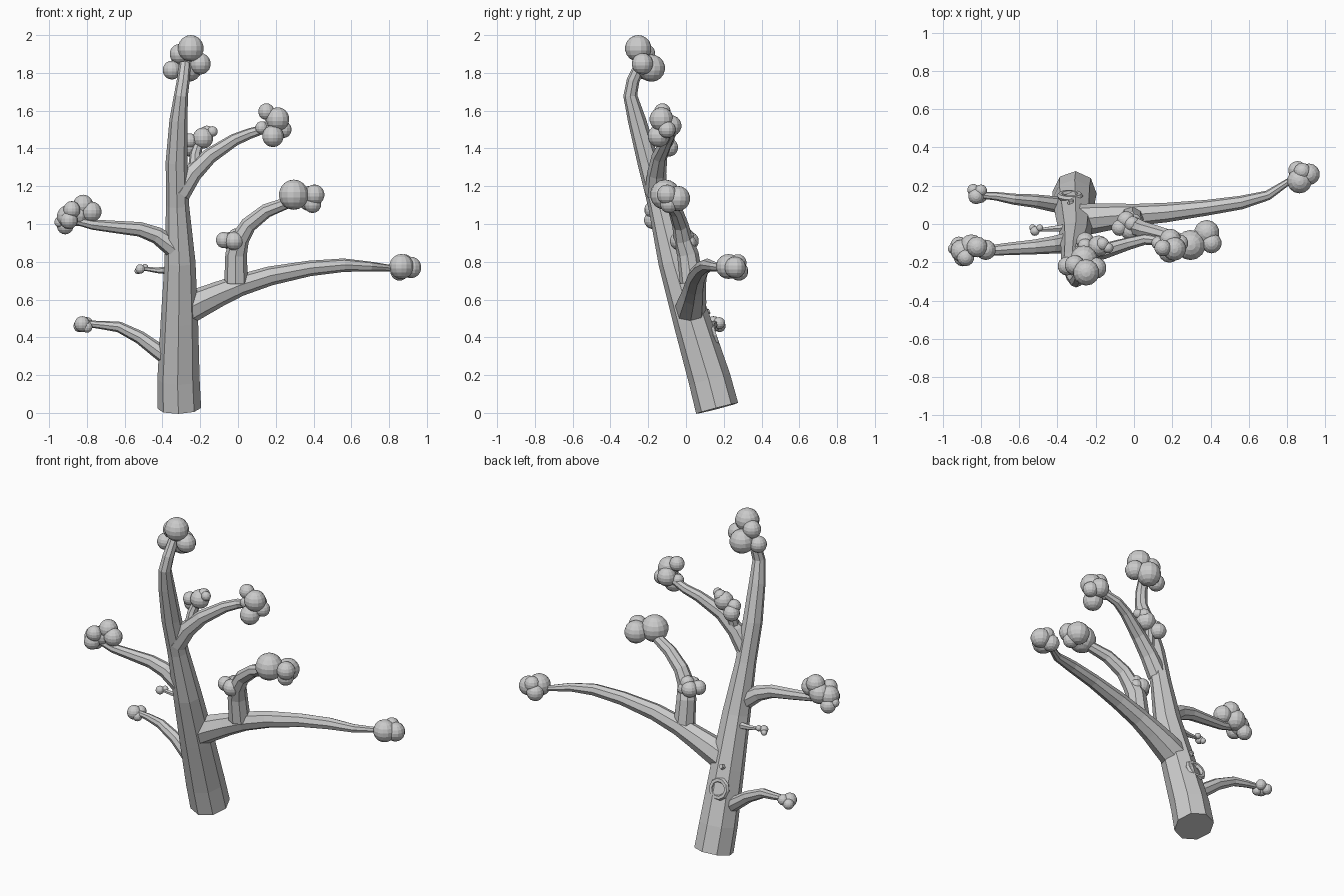
import bpy, bmesh
from mathutils import Vector


def make_object(name, bm):
    bmesh.ops.recalc_face_normals(bm, faces=bm.faces[:])
    mesh = bpy.data.meshes.new(name)
    bm.to_mesh(mesh)
    bm.free()
    ob = bpy.data.objects.new(name, mesh)
    bpy.context.collection.objects.link(ob)
    return ob


def limb(name, pts, sides=8, scale=1.0):
    """Tapered faceted tube through (x, y, z, radius) points."""
    bm = bmesh.new()
    cs = [Vector(p[:3]) for p in pts]
    up, rings = Vector((0.05, 1, 0.02)), []
    for i, c in enumerate(cs):
        t = (cs[min(i + 1, len(cs) - 1)] - cs[max(i - 1, 0)]).normalized()
        u = (up - t * up.dot(t)).normalized()
        v = t.cross(u)
        up = u
        ring = bmesh.ops.create_circle(bm, segments=sides, radius=pts[i][3] * scale)["verts"]
        for w in ring:
            w.co = c + u * w.co.x + v * w.co.y
        rings.append(ring)
    for a, b in zip(rings, rings[1:]):
        for k in range(sides):
            n = (k + 1) % sides
            bm.faces.new((a[k], a[n], b[n], b[k]))
    bm.faces.new(rings[0])
    bm.faces.new(rings[-1])
    return make_object(name, bm)


def leaf_cluster(name, balls):
    """Group of overlapping foliage balls (x, y, z, radius)."""
    bm = bmesh.new()
    for x, y, z, r in balls:
        vs = bmesh.ops.create_uvsphere(bm, u_segments=14, v_segments=9, radius=r)["verts"]
        bmesh.ops.translate(bm, verts=vs, vec=(x, y, z))
    return make_object(name, bm)


# Leaning trunk
limb("trunk", [(-.31, .165, .024, .115), (-.315, .125, .178, .112), (-.31, .03, .49, .099),
               (-.307, -.065, .8, .082), (-.32, -.14, 1.1, .061), (-.325, -.2, 1.33, .058),
               (-.315, -.26, 1.55, .048), (-.302, -.295, 1.68, .037), (-.29, -.28, 1.76, .034),
               (-.28, -.24, 1.85, .03)])
leaf_cluster("top_leaves", [(-.25, -.253, 1.93, .07), (-.35, -.22, 1.815, .05), (-.31, -.215, 1.9, .053),
                            (-.2, -.23, 1.848, .057), (-.262, -.183, 1.825, .072)])

# Large right branch
limb("large_right_branch", [(-.29, .02, .54, .078), (-.2, .03, .585, .072), (-.1, .04, .63, .062),
                            (.01, .048, .675, .053), (.17, .06, .725, .047), (.38, .085, .765, .038),
                            (.56, .112, .782, .033), (.7, .15, .775, .024), (.82, .23, .765, .015)],
     scale=1.08)
leaf_cluster("large_right_leaves", [(.865, .225, .775, .066), (.915, .26, .77, .057),
                                    (.855, .28, .75, .05), (.88, .275, .795, .045)])

# Curved branch rising from the large one, with a side tuft
limb("rising_branch", [(-.01, .03, .69, .058), (-.01, .01, .84, .053), (.01, -.015, .92, .046),
                       (.055, -.03, .995, .04), (.15, -.055, 1.07, .035), (.28, -.09, 1.12, .028)],
     scale=1.08)
leaf_cluster("rising_leaves", [(.295, -.11, 1.155, .08), (.405, -.1, 1.155, .054),
                               (.38, -.045, 1.135, .067), (.395, -.09, 1.105, .047)])
leaf_cluster("rising_side_leaves", [(-.075, -.02, .915, .043), (-.02, -.035, .91, .05),
                                    (-.01, .0, .935, .042), (-.04, .02, .91, .048), (.0, .015, .9, .04)])

# Upper right branch and its short shoot
limb("upper_right_branch", [(-.31, -.16, 1.16, .052), (-.24, -.155, 1.27, .046), (-.15, -.14, 1.36, .038),
                            (-.02, -.1, 1.445, .03), (.06, -.08, 1.478, .026), (.16, -.09, 1.51, .02)],
     scale=1.1)
leaf_cluster("upper_right_leaves", [(.21, -.13, 1.555, .063), (.185, -.145, 1.465, .058),
                                    (.15, -.125, 1.595, .044), (.24, -.1, 1.5, .045),
                                    (.19, -.08, 1.52, .056), (.125, -.1, 1.51, .034)])
limb("short_shoot", [(-.23, -.15, 1.29, .035), (-.225, -.13, 1.37, .03), (-.2, -.11, 1.45, .022)])
leaf_cluster("short_shoot_leaves", [(-.255, -.09, 1.405, .048), (-.185, -.115, 1.455, .056),
                                    (-.165, -.105, 1.485, .036), (-.135, -.125, 1.49, .028),
                                    (-.255, -.115, 1.44, .04)])

# Upper left branch
limb("upper_left_branch", [(-.3, -.09, .84, .055), (-.36, -.1, .89, .05), (-.43, -.11, .94, .043),
                           (-.52, -.12, .972, .037), (-.655, -.13, .985, .031), (-.77, -.14, .997, .026),
                           (-.87, -.14, 1.02, .019)], scale=1.05)
leaf_cluster("upper_left_leaves", [(-.9, -.14, 1.04, .06), (-.82, -.12, 1.1, .055), (-.775, -.135, 1.065, .054),
                                   (-.915, -.11, .99, .045), (-.88, -.175, 1.075, .046),
                                   (-.945, -.13, 1.01, .028), (-.85, -.115, 1.05, .062),
                                   (-.895, -.175, 1.02, .047)])

# Lower left branch
limb("lower_left_branch", [(-.34, .09, .27, .043), (-.425, .105, .33, .039), (-.52, .12, .4, .033),
                           (-.63, .13, .455, .027), (-.72, .145, .465, .021), (-.81, .15, .473, .015)],
     scale=1.06)
leaf_cluster("lower_left_leaves", [(-.825, .145, .47, .042), (-.8, .175, .475, .032),
                                   (-.84, .178, .46, .032), (-.8, .14, .455, .03)])

# Small left twig
limb("small_twig", [(-.36, -.02, .755, .022), (-.43, -.025, .755, .015), (-.51, -.033, .765, .009)], 6)
leaf_cluster("small_twig_leaves", [(-.518, -.037, .762, .025), (-.493, -.02, .77, .018), (-.53, -.02, .752, .018)])

# Knot ring and small nub on the back of the trunk
bpy.ops.mesh.primitive_torus_add(major_segments=10, minor_segments=6, major_radius=.052, minor_radius=.017,
                                 location=(-.335, .147, .41), rotation=(-1.27, 0, 0))
bpy.context.object.name = "knot_ring"
limb("knot_nub", [(-.33, .06, .51, .03), (-.33, .125, .54, .014)], 5)
